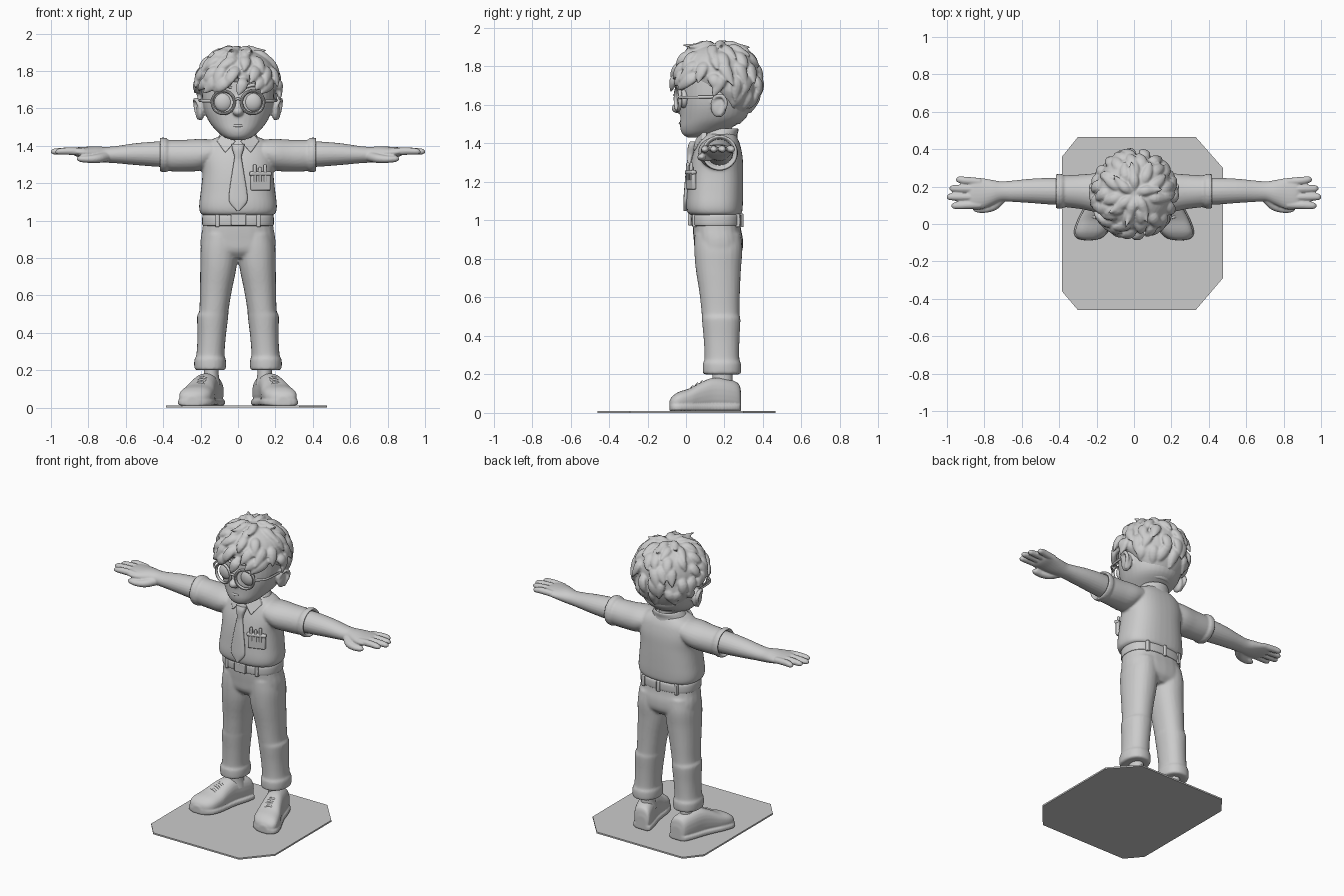
import bpy, bmesh, math, random
from mathutils import Vector, Matrix, Euler

random.seed(4)
X, Y, Z = Vector((1, 0, 0)), Vector((0, 1, 0)), Vector((0, 0, 1))


def resample(secs, steps):
    """Smooth Hermite curve through sections (x, y, z, half-width, half-depth)."""
    n, t = len(secs), [0.0]
    for p, q in zip(secs, secs[1:]):
        t.append(t[-1] + max(math.dist(p, q), 1e-4))
    slope = []
    for i in range(n):
        a, b = max(i - 1, 0), min(i + 1, n - 1)
        slope.append([(q - p) / (t[b] - t[a]) for p, q in zip(secs[a], secs[b])])
    out = []
    for i in range(n - 1):
        h = t[i + 1] - t[i]
        for k in range(steps):
            s = k / steps
            c0, c1 = 2 * s**3 - 3 * s**2 + 1, s**3 - 2 * s**2 + s
            c2, c3 = 3 * s**2 - 2 * s**3, s**3 - s**2
            out.append([c0 * p + c1 * h * m + c2 * q + c3 * h * w for p, q, m, w in
                        zip(secs[i], secs[i + 1], slope[i], slope[i + 1])])
    return out + [list(secs[-1])]


def sweep(bm, secs, u=None, v=None, up=Z, n=24, p=2.0, steps=4):
    """Skin superellipse sections; u, v fix the section plane, else it follows the path."""
    secs, rings = resample(secs, steps), []
    pos = [Vector(s[:3]) for s in secs]
    for i, s in enumerate(secs):
        a, b = u, v
        if u is None:
            t = (pos[min(i + 1, len(pos) - 1)] - pos[max(i - 1, 0)]).normalized()
            b = (up - t * up.dot(t)).normalized()
            a = t.cross(b)
        ring = []
        for k in range(n):
            c, d = math.cos(2 * math.pi * k / n), math.sin(2 * math.pi * k / n)
            c = math.copysign(abs(c) ** (2 / p), c) * max(s[3], .001)
            d = math.copysign(abs(d) ** (2 / p), d) * max(s[4], .001)
            ring.append(bm.verts.new(pos[i] + a * c + b * d))
        rings.append(ring)
    for r, q in zip(rings, rings[1:]):
        for k in range(n):
            bm.faces.new((r[k], r[(k + 1) % n], q[(k + 1) % n], q[k]))
    bm.faces.new(rings[0])
    bm.faces.new(rings[-1])


def ball(bm, loc, size):
    m = Matrix.Translation(loc) @ Matrix.Diagonal((*size, 1))
    bmesh.ops.create_uvsphere(bm, u_segments=24, v_segments=14, radius=1, matrix=m)


def box(bm, loc, size, rot=(0, 0, 0)):
    m = Matrix.Translation(loc) @ Euler(rot).to_matrix().to_4x4() @ Matrix.Diagonal((*size, 1))
    bmesh.ops.create_cube(bm, size=1, matrix=m)


def plate(bm, pts, depth):
    top = [bm.verts.new(p) for p in pts]
    f = bm.faces.new(top)
    g = bmesh.ops.extrude_face_region(bm, geom=[f])["geom"]
    bmesh.ops.translate(bm, vec=depth, verts=[e for e in g if isinstance(e, bmesh.types.BMVert)])


def mirror(bm):
    g = bmesh.ops.duplicate(bm, geom=bm.verts[:] + bm.edges[:] + bm.faces[:])["geom"]
    for vert in g:
        if isinstance(vert, bmesh.types.BMVert):
            vert.co.x *= -1


def finish(bm, name, voxel=0, smooth=3, bevel=0):
    bmesh.ops.recalc_face_normals(bm, faces=bm.faces[:])
    me = bpy.data.meshes.new(name)
    bm.to_mesh(me)
    bm.free()
    ob = bpy.data.objects.new(name, me)
    bpy.context.collection.objects.link(ob)
    if voxel:
        r = ob.modifiers.new("fuse", "REMESH")
        r.mode, r.voxel_size, r.use_smooth_shade = "VOXEL", voxel, True
        s = ob.modifiers.new("soften", "SMOOTH")
        s.factor, s.iterations = .5, smooth
    if bevel:
        b = ob.modifiers.new("bevel", "BEVEL")
        b.width, b.segments = bevel, 2
    return ob


# ground plate with cut corners
bm = bmesh.new()
plate(bm, [(-.3, .465, 0), (.33, .465, 0), (.475, .3, 0), (.475, -.29, 0), (.33, -.46, 0),
           (-.3, -.46, 0), (-.385, -.36, 0), (-.385, .36, 0)], Z * .01)
finish(bm, "base_plate")

# shoes: upper, sole and heel, turned outwards
profile = [(.287, .09, .035), (.275, .14, .055), (.22, .165, .064), (.14, .172, .066), (.08, .15, .074),
           (.02, .118, .085), (-.04, .098, .085), (-.072, .075, .064), (-.087, .05, .025)]
shear = lambda y: .155 + (.2 - y) * .31
bm = bmesh.new()
sweep(bm, [(shear(y), y, .01 + h / 2, w, h / 2) for y, h, w in profile], X, Z, p=2.5)
sweep(bm, [(shear(y), y, .028, w + .007, .018) for y, h, w in profile], X, Z, p=5)
mirror(bm)
finish(bm, "shoes", voxel=.006, smooth=2)
bm = bmesh.new()
for y, z in ((.085, .158), (.06, .146), (.035, .132)):
    c = shear(y)
    sweep(bm, [(c - .045, y - .012, z - .022, .007, .007), (c, y, z + .004, .007, .007),
               (c + .045, y + .012, z - .022, .007, .007)], n=10)
mirror(bm)
finish(bm, "laces")
bm = bmesh.new()
sweep(bm, [(.143, .19, .12, .05, .055), (.143, .19, .175, .04, .052), (.143, .19, .26, .04, .05)], X, Y)
mirror(bm)
finish(bm, "socks")

# trousers: turned-up legs blended into the hips
bm = bmesh.new()
sweep(bm, [(.149, .187, .2, .078, .092), (.149, .187, .207, .084, .099), (.149, .187, .26, .084, .099),
           (.148, .187, .272, .076, .091), (.141, .185, .38, .076, .093), (.136, .183, .478, .083, .1),
           (.134, .182, .497, .083, .1), (.13, .18, .508, .078, .098), (.119, .175, .62, .085, .105),
           (.105, .168, .75, .097, .118), (.1, .168, .85, .1, .125), (.095, .165, .93, .09, .12)],
      X, Y, p=2.2)
mirror(bm)
sweep(bm, [(0, .17, .8, .15, .09), (0, .17, .84, .195, .122), (0, .168, .9, .2, .128),
           (0, .16, .96, .19, .125), (0, .157, 1.03, .183, .124)], X, Y, p=2.5)
finish(bm, "trousers", voxel=.009)

# belt, loops and buckle
bm = bmesh.new()
sweep(bm, [(0, .157, .972, .185, .125), (0, .157, .976, .191, .131), (0, .157, 1.026, .19, .131),
           (0, .157, 1.032, .18, .12)], X, Y, n=40, p=2.5)
finish(bm, "belt")
bm = bmesh.new()
box(bm, (.003, .022, 1.005), (.08, .025, .062))
for x, y in ((-.11, .045), (.11, .045), (0, .288), (-.12, .27), (.12, .27)):
    box(bm, (x, y, 1.0), (.022, .024, .07))
finish(bm, "buckle_and_loops", bevel=.005)

# shirt: bloused body with short cuffed sleeves
bm = bmesh.new()
sweep(bm, [(.14, .165, 1.365, .1, .068), (.2, .167, 1.352, .104, .085), (.28, .172, 1.347, .093, .085),
           (.36, .175, 1.347, .086, .084), (.376, .175, 1.348, .085, .083), (.384, .175, 1.35, .093, .092),
           (.414, .175, 1.352, .092, .091), (.42, .175, 1.352, .085, .084), (.395, .175, 1.352, .07, .07)],
      Y, Z)
mirror(bm)
sweep(bm, [(0, .155, 1.025, .175, .12), (0, .15, 1.038, .2, .14), (0, .148, 1.075, .208, .147),
           (0, .151, 1.15, .2, .146), (0, .156, 1.25, .19, .141), (0, .163, 1.33, .193, .131),
           (0, .168, 1.395, .18, .113), (0, .168, 1.43, .145, .098), (0, .172, 1.455, .085, .08)],
      X, Y, n=40, p=2.5)
finish(bm, "shirt", voxel=.008, smooth=4)

# collar band, folded collar points
bm = bmesh.new()
sweep(bm, [(0, .168, 1.4, .13, .105), (0, .172, 1.44, .11, .095), (0, .185, 1.472, .09, .088),
           (0, .187, 1.478, .08, .08), (0, .185, 1.44, .07, .07)], X, Y)
finish(bm, "collar_band")
bm = bmesh.new()
plate(bm, [(.012, .05, 1.425), (.085, .085, 1.46), (.115, .085, 1.425), (.068, .034, 1.362)], Y * .025)
mirror(bm)
finish(bm, "collar_points", bevel=.005)

# necktie with knot
bm = bmesh.new()
sweep(bm, [(0, .04, 1.41, .034, .02), (0, .032, 1.385, .032, .022), (0, .024, 1.345, .02, .016),
           (0, .02, 1.325, .021, .012), (0, .01, 1.25, .033, .012), (.001, 0, 1.13, .05, .012),
           (.001, -.002, 1.095, .045, .012), (.001, -.003, 1.05, .006, .01)], X, Y, p=2.6)
finish(bm, "necktie")

# chest pocket with flap and pens
bm = bmesh.new()
turn = (0, 0, .32)
box(bm, (.12, .027, 1.21), (.11, .024, .1), turn)
box(bm, (.12, .024, 1.25), (.122, .028, .022), turn)
finish(bm, "chest_pocket", bevel=.008)
bm = bmesh.new()
for x, top in ((.09, 1.3), (.117, 1.285), (.145, 1.3)):
    y = .02 + (x - .12) * .33
    sweep(bm, [(x, y, 1.21, .009, .009), (x, y, top - .006, .009, .009), (x, y, top, .005, .005)], X, Y, n=12)
finish(bm, "pens")

# arms, palms, fingers and thumbs
bm = bmesh.new()
sweep(bm, [(.33, .175, 1.353, .068, .068), (.42, .175, 1.355, .072, .068), (.55, .177, 1.355, .065, .058),
           (.66, .175, 1.352, .056, .045), (.71, .174, 1.352, .054, .042), (.76, .168, 1.357, .068, .04),
           (.82, .162, 1.363, .084, .031), (.865, .162, 1.367, .083, .024), (.89, .162, 1.37, .065, .013)],
      Y, Z)
for y0, y1, end in ((.226, .237, .95), (.186, .19, .985), (.144, .145, 1.0), (.103, .098, .975)):
    sweep(bm, [(.82, y0, 1.367, .02, .02), (.9, (y0 + y1) / 2, 1.371, .021, .02),
               (end - .015, y1, 1.369, .018, .016), (end - .004, y1, 1.368, .012, .01),
               (end + .002, y1, 1.367, .004, .004)], Y, Z, n=14)
sweep(bm, [(.71, .14, 1.342, .03, .028), (.75, .1, 1.332, .028, .025), (.8, .083, 1.328, .024, .02),
           (.845, .082, 1.33, .019, .016), (.862, .082, 1.331, .007, .006)], n=14)
mirror(bm)
finish(bm, "arms_and_hands", voxel=.005, smooth=2)

# head: face, neck, nose and ears
bm = bmesh.new()
sweep(bm, [(0, .035, 1.43, .03, .025), (0, .065, 1.447, .075, .082), (0, .1, 1.48, .115, .13),
           (0, .14, 1.53, .156, .17), (0, .15, 1.6, .184, .18), (0, .152, 1.68, .193, .18),
           (0, .152, 1.78, .185, .175), (0, .152, 1.86, .13, .13), (0, .152, 1.89, .04, .04)],
      X, Y, n=36, p=2.15)
sweep(bm, [(0, .175, 1.38, .065, .065), (0, .17, 1.55, .065, .065)], X, Y)
ball(bm, (0, -.042, 1.583), (.03, .034, .026))
sweep(bm, [(0, -.02, 1.67, .014, .012), (0, -.035, 1.6, .02, .02)], X, Y)
for s in (-1, 1):
    ball(bm, (s * .2, .17, 1.592), (.022, .042, .058))
    sweep(bm, [(s * .2, .135, 1.6, .01, .011), (s * .218, .15, 1.64, .01, .012), (s * .229, .19, 1.645, .011, .012),
               (s * .226, .208, 1.605, .011, .012), (s * .21, .175, 1.545, .012, .012)], up=X, n=12)
finish(bm, "head", voxel=.007, smooth=3)
bm = bmesh.new()
sweep(bm, [(-.04, -.018, 1.51, .004, .004), (0, -.031, 1.506, .007, .007), (.04, -.018, 1.51, .004, .004)], n=12)
finish(bm, "mouth")

# eyes and brows
bm = bmesh.new()
ball(bm, (.078, -.008, 1.632), (.05, .028, .05))
mirror(bm)
finish(bm, "eyes")
bm = bmesh.new()
sweep(bm, [(.035, -.025, 1.71, .007, .006), (.085, -.02, 1.725, .012, .01), (.14, .01, 1.705, .004, .005)], n=12)
mirror(bm)
finish(bm, "eyebrows")

# round spectacles: rims, bridge, side arms
bm = bmesh.new()
ax = Vector((.2, -1, 0)).normalized()
side = Vector((1, .2, 0)).normalized()
c = Vector((.079, -.042, 1.632))
rim = [c + (side * math.cos(k * math.pi / 12) + Z * math.sin(k * math.pi / 12)) * .061 for k in range(25)]
sweep(bm, [(*q, .008, .01) for q in rim], up=ax, n=10, steps=2)
sweep(bm, [(.143, -.028, 1.64, .007, .008), (.19, .02, 1.64, .006, .008), (.205, .15, 1.642, .006, .007)], n=10)
mirror(bm)
sweep(bm, [(-.02, -.052, 1.645, .007, .007), (0, -.06, 1.651, .007, .007), (.02, -.052, 1.645, .007, .007)], n=10)
finish(bm, "spectacles")

# hair: scalp cap plus overlapping pointed locks radiating from the crown
bm = bmesh.new()
sweep(bm, [(0, .235, 1.5, .07, .045), (0, .235, 1.57, .14, .095), (0, .235, 1.65, .195, .13),
           (0, .185, 1.71, .208, .185), (0, .162, 1.78, .207, .207), (0, .165, 1.85, .175, .178),
           (0, .165, 1.9, .105, .11), (0, .165, 1.915, .03, .03)], X, Y, n=36)
C, R = Vector((0, .16, 1.72)), (.208, .215, .195)


def lock(phi, th0, th1, width, lift, twist):
    secs = []
    for k, (s, w) in enumerate(((.94, .6), (1.05, 1), (1.08, .85), (1.04 + lift, .12))):
        th, ph = th0 + (th1 - th0) * k / 3, phi + twist * k / 3
        d = Vector((math.sin(th) * math.cos(ph), math.sin(th) * math.sin(ph), math.cos(th)))
        secs.append((*(C + Vector([d[i] * R[i] * s for i in range(3)])), width * w, .019 * w))
        if k == 1:
            up = d
    sweep(bm, secs, up=up, n=10, steps=3)


for th0, count, width in ((4, 6, .026), (18, 10, .028), (36, 13, .03), (56, 15, .031), (78, 17, .031), (100, 17, .03)):
    for i in range(count):
        phi = 2 * math.pi * (i + random.uniform(.2, .8)) / count
        back = math.sin(phi)
        limit = 99 + 47 * max(back, 0) + random.uniform(-5, 5)
        end = min(th0 + random.uniform(30, 40), limit)
        if end - th0 > 16:
            twist = random.uniform(-.3, .3) - (.35 if back < -.3 else 0)
            lift = random.uniform(.18, .3) if th0 < 10 else random.uniform(.02, .13)
            lock(phi, math.radians(th0), math.radians(end), width, lift, twist)
finish(bm, "hair", voxel=.0065, smooth=1)

# smooth shading with crisp edges
for ob in bpy.context.collection.objects:
    ob.select_set(True)
    bpy.context.view_layer.objects.active = ob
bpy.ops.object.shade_smooth_by_angle(angle=math.radians(40))
